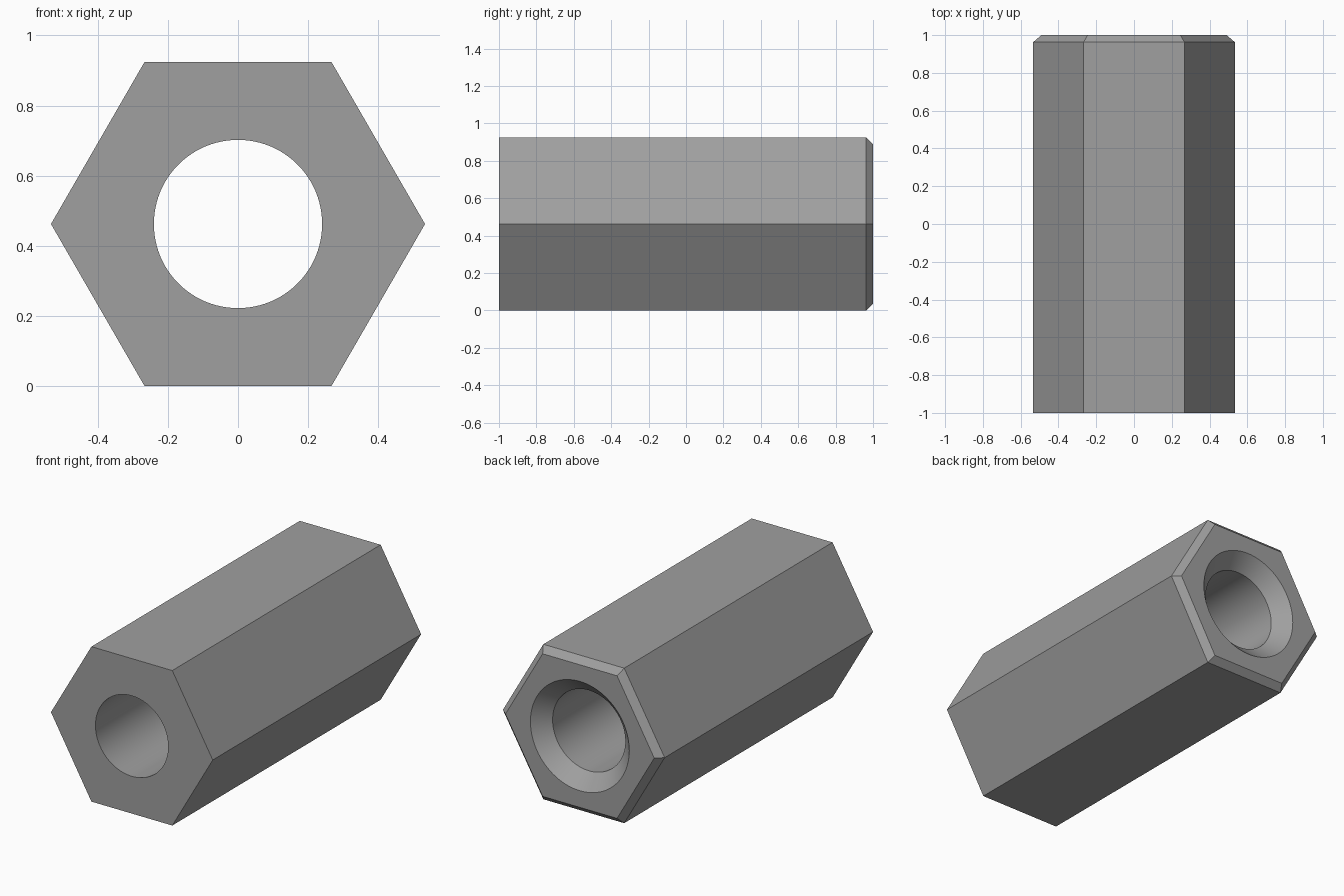
import bpy, bmesh, math

if "Cube" in bpy.data.objects:
    bpy.data.objects.remove(bpy.data.objects["Cube"])

APOTHEM = 0.462      # half the width across flats
CHAMFER = 0.037      # outer bevel on the back end
BORE = 0.24          # hole radius
SINK = 0.326         # countersink radius at the back face
SEGMENTS = 96

bm = bmesh.new()


def ring(radius, y, sides):
    """Closed loop of vertices around the y axis, first corner on +x."""
    turn = math.tau / sides
    return [bm.verts.new((radius * math.cos(i * turn), y,
                          APOTHEM + radius * math.sin(i * turn)))
            for i in range(sides)]


def walls(a, b):
    """Quads joining two loops of equal count."""
    n = len(a)
    for i in range(n):
        j = (i + 1) % n
        bm.faces.new((a[i], a[j], b[j], b[i]))


def cap(outer, inner):
    """Flat end face with a round hole."""
    edges = []
    for loop in (outer, inner):
        for i, v in enumerate(loop):
            edges.append(bm.edges.get((v, loop[(i + 1) % len(loop)])))
    bmesh.ops.triangle_fill(bm, edges=edges, use_beauty=True,
                            use_dissolve=False, normal=(0, 1, 0))


def corner(apothem):
    return apothem / math.cos(math.pi / 6)


# Hexagonal body with a bevelled back end
hexes = [ring(corner(APOTHEM), -1, 6),
         ring(corner(APOTHEM), 1 - CHAMFER, 6),
         ring(corner(APOTHEM - CHAMFER), 1, 6)]
# Through bore opening into a countersink at the back
holes = [ring(BORE, -1, SEGMENTS),
         ring(BORE, 1 - (SINK - BORE), SEGMENTS),
         ring(SINK, 1, SEGMENTS)]
for loops in (hexes, holes):
    walls(loops[0], loops[1])
    walls(loops[1], loops[2])

# End faces
cap(hexes[0], holes[0])
cap(hexes[2], holes[2])
bmesh.ops.recalc_face_normals(bm, faces=bm.faces[:])

mesh = bpy.data.meshes.new("hex_standoff")
bm.to_mesh(mesh)
bm.free()
body = bpy.data.objects.new("hex_standoff", mesh)
bpy.context.collection.objects.link(body)

# Plain grey metal
grey = bpy.data.materials.new("grey")
grey.diffuse_color = (0.35, 0.35, 0.35, 1)
grey.use_nodes = True
grey.node_tree.nodes["Principled BSDF"].inputs["Base Color"].default_value = grey.diffuse_color
mesh.materials.append(grey)

# Smooth bore, crisp hexagon edges
bpy.context.view_layer.objects.active = body
body.select_set(True)
bpy.ops.object.shade_smooth_by_angle(angle=math.radians(30))
